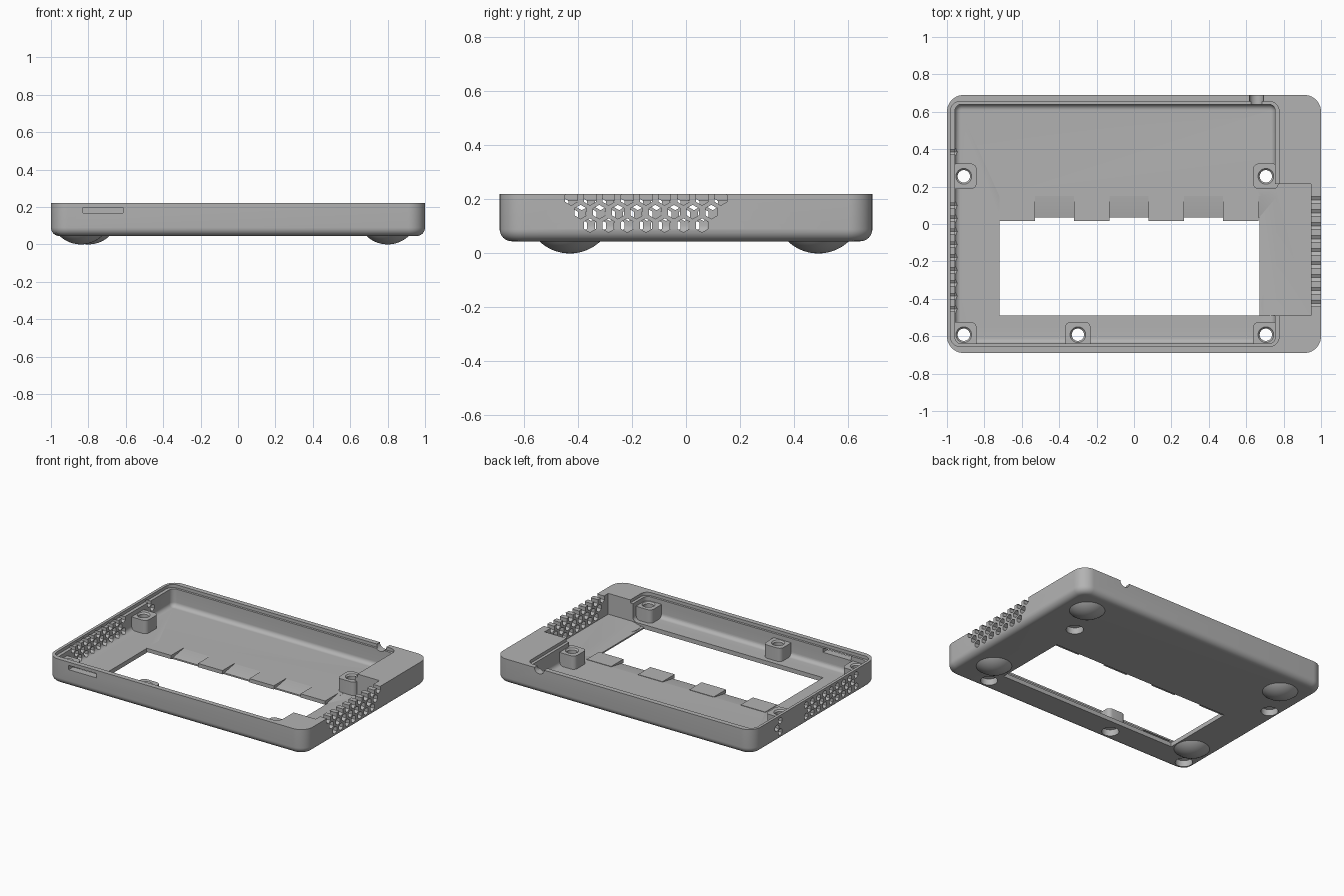
import bpy, bmesh, math
from mathutils import Matrix, Vector

cube = bpy.data.objects.get("Cube")
if cube:
    bpy.data.objects.remove(cube, do_unlink=True)

grey = bpy.data.materials.new("case_grey")
grey.use_nodes = True
grey.diffuse_color = (0.45, 0.45, 0.45, 1)
grey.node_tree.nodes["Principled BSDF"].inputs["Base Color"].default_value = (0.45, 0.45, 0.45, 1)


def make(name, bm):
    bmesh.ops.recalc_face_normals(bm, faces=bm.faces)
    mesh = bpy.data.meshes.new(name)
    bm.to_mesh(mesh)
    bm.free()
    mesh.materials.append(grey)
    obj = bpy.data.objects.new(name, mesh)
    bpy.context.collection.objects.link(obj)
    return obj


def skin(bm, rings):
    """Bridge equal point rings and cap both ends."""
    loops = [[bm.verts.new(p) for p in ring] for ring in rings]
    n = len(loops[0])
    for a, b in zip(loops, loops[1:]):
        for i in range(n):
            j = (i + 1) % n
            bm.faces.new((a[i], a[j], b[j], b[i]))
    bm.faces.new(loops[0])
    bm.faces.new(loops[-1])


def rounded(rect, r, z, seg):
    """Rounded rectangle outline; seg 0 gives plain corners."""
    x0, x1, y0, y1 = rect
    if seg == 0:
        return [(x1, y1, z), (x0, y1, z), (x0, y0, z), (x1, y0, z)]
    corners = [(x1 - r, y1 - r), (x0 + r, y1 - r), (x0 + r, y0 + r), (x1 - r, y0 + r)]
    pts = []
    for k, (cx, cy) in enumerate(corners):
        for s in range(seg + 1):
            a = math.pi / 2 * (k + s / seg)
            pts.append((cx + r * math.cos(a), cy + r * math.sin(a), z))
    return pts


def inset(rect, d):
    return (rect[0] + d, rect[1] - d, rect[2] + d, rect[3] - d)


def tray(name, rect, r, z0, z1, fillet=0.0, seg=10):
    """Upright rounded block with an optional bottom fillet."""
    rings = []
    if fillet:
        for s in range(9):
            a = math.pi / 2 * s / 8
            d = fillet * (1 - math.sin(a))
            rings.append(rounded(inset(rect, d), max(r - d, 0.004),
                                 z0 + fillet * (1 - math.cos(a)), seg))
    else:
        rings.append(rounded(rect, r, z0, seg))
    rings.append(rounded(rect, r, z1, seg))
    bm = bmesh.new()
    skin(bm, rings)
    return make(name, bm)


def box(name, rect, z0, z1):
    return tray(name, rect, 0, z0, z1, seg=0)


def turned(name, profile, spots, n=40):
    """Turn (radius, z) points about z at each spot."""
    bm = bmesh.new()
    for cx, cy in spots:
        skin(bm, [[(cx + r * math.cos(2 * math.pi * i / n),
                    cy + r * math.sin(2 * math.pi * i / n), z) for i in range(n)]
                  for r, z in profile])
    return make(name, bm)


def hex_bars(name, x0, x1, r, spots):
    """Hexagonal bars along x."""
    bm = bmesh.new()
    for y, z in spots:
        skin(bm, [[(x, y + r * math.sin(math.pi * i / 3), z + r * math.cos(math.pi * i / 3))
                   for i in range(6)] for x in (x0, x1)])
    return make(name, bm)


def combine(target, other, mode="DIFFERENCE"):
    other.hide_render = True
    mod = target.modifiers.new("join", "BOOLEAN")
    mod.operation = mode
    mod.solver = "EXACT"
    mod.object = other
    bpy.context.view_layer.objects.active = target
    bpy.ops.object.modifier_apply(modifier=mod.name)
    bpy.data.objects.remove(other, do_unlink=True)


FLOOR = 0.075

# Outer shell
case = tray("case_shell", (-1, 1, -0.69, 0.69), 0.09, 0.045, 0.22, fillet=0.045)

# Main cavity, lid ledge and side pocket
combine(case, tray("cavity", (-0.957, 0.755, -0.64, 0.64), 0.035, FLOOR, 0.4, fillet=0.03))
combine(case, tray("ledge", (-0.98, 0.775, -0.655, 0.655), 0.05, 0.198, 0.41))
combine(case, box("pocket", (0.69, 0.946, -0.49, 0.215), FLOOR - 0.001, 0.42))

# Screen window, sloped along its back and left edges
combine(case, box("window", (-0.72, 0.67, -0.49, 0.035), 0, 0.43))
bm = bmesh.new()
skin(bm, [rounded((-0.72, 0.669, -0.489, 0.034), 0, 0.055, 0),
          rounded((-0.72, 0.775, -0.489, 0.16), 0, FLOOR + 0.002, 0)])
combine(case, make("window_slope", bm))

# Retaining tabs along the back edge of the window
for i in range(4):
    x = -0.719 + 0.398 * i
    combine(case, box("tab", (x, x + 0.19, 0.015, 0.15), 0.052, FLOOR + 0.003), "UNION")

# Screw bosses with counterbored holes
screws = [(-0.91, 0.255), (0.705, 0.255), (-0.91, -0.592), (-0.3, -0.592), (0.705, -0.592)]
h = 0.068
for x, y in screws:
    combine(case, tray("boss", (x - h, x + h, y - h, y + h), 0.03, 0.055, 0.168, seg=6), "UNION")
combine(case, turned("screw_holes", [(0.055, 0), (0.055, 0.09), (0.033, 0.095), (0.033, 0.158),
                                     (0.042, 0.168), (0.042, 0.3)], screws))

# Left vents, open through the rim
pitch = 0.0692
spots = [(-0.425 + pitch * (i + row / 2), 0.204 - 0.05 * row)
         for row in range(3) for i in range(9 - row)]
combine(case, hex_bars("left_vents", 0.9, 1.1, 0.026, spots))

# Right vents, below the rim
spots = [(-0.455 + pitch * (i + row % 2 / 2), 0.183 - 0.04 * row)
         for row in range(3) for i in range(9 - row % 2)]
spots += [(0.385, 0.183), (0.42, 0.143), (0.385, 0.103)]
combine(case, hex_bars("right_vents", -1.1, -0.93, 0.023, spots))

# Card slot in the front wall
combine(case, box("card_slot", (-0.83, -0.615, -0.8, -0.6), 0.167, 0.197))

# Cable notch in the back rim
bm = bmesh.new()
bmesh.ops.create_cone(bm, cap_ends=True, segments=32, radius1=0.038, radius2=0.038, depth=0.15,
                      matrix=Matrix.Translation(Vector((0.655, 0.715, 0.222)))
                      @ Matrix.Rotation(math.pi / 2, 4, "X"))
combine(case, make("cable_notch", bm))

# Domed feet
R = 0.165
dome = [(R * math.sin(a), R * (1 - math.cos(a)))
        for a in (math.radians(0.5 + 46.5 * i / 10) for i in range(11))]
dome.append((dome[-1][0], 0.06))
feet = {"back_left_foot": (0.80, 0.49), "front_left_foot": (0.80, -0.43),
        "back_right_foot": (-0.80, 0.49), "front_right_foot": (-0.84, -0.43)}
parts = [case] + [turned(name, dome, [spot], 48) for name, spot in feet.items()]

# Smooth shading with sharp edges kept
bpy.ops.object.select_all(action="DESELECT")
for obj in parts:
    obj.select_set(True)
bpy.context.view_layer.objects.active = case
bpy.ops.object.shade_smooth_by_angle(angle=math.radians(30))
